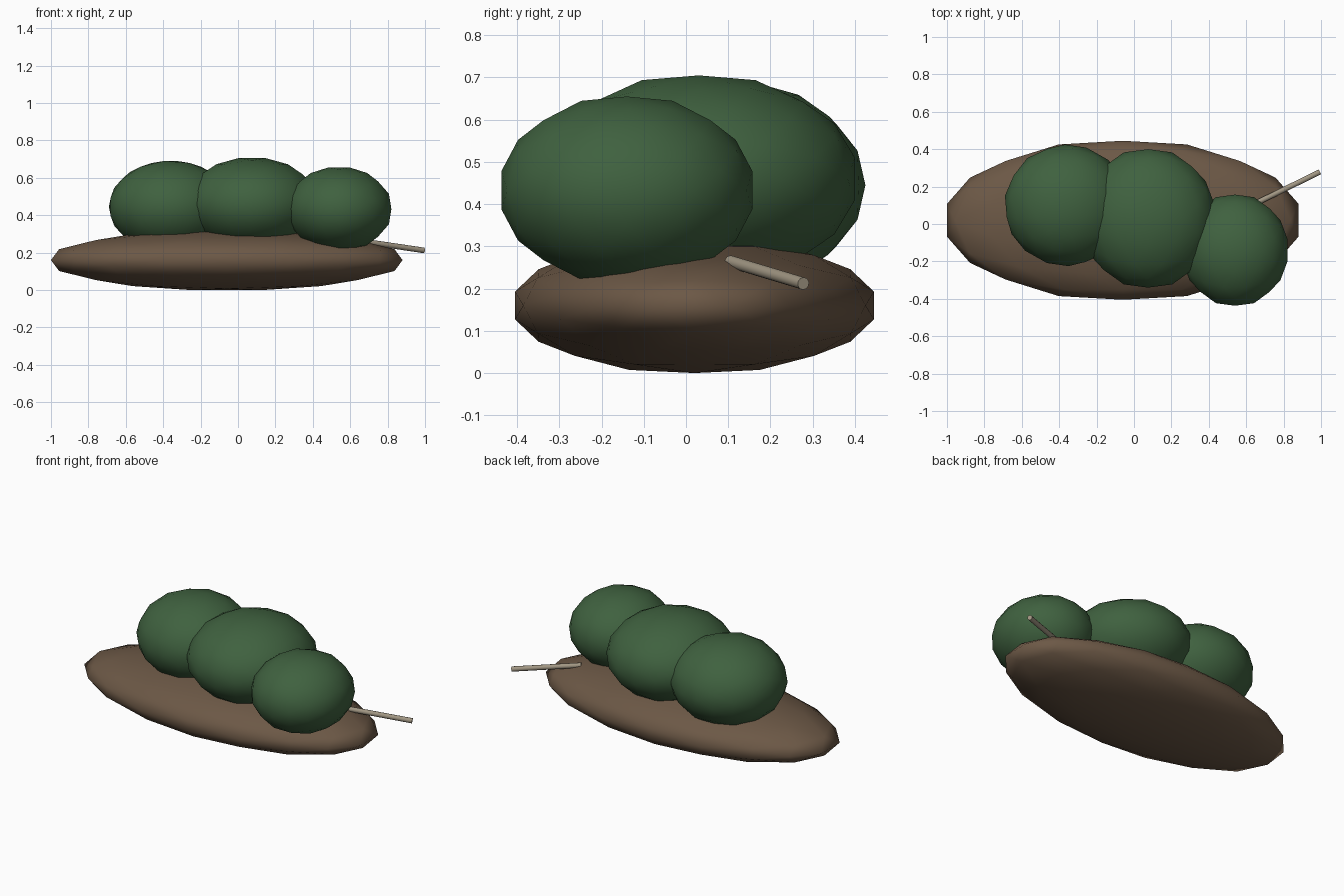
import bpy, bmesh, math
from mathutils import Vector, Matrix

cube = bpy.data.objects.get("Cube")
if cube:
    bpy.data.objects.remove(cube, do_unlink=True)


def material(name, color):
    mat = bpy.data.materials.new(name)
    mat.use_nodes = True
    rgba = (*color, 1)
    mat.diffuse_color = rgba
    bsdf = mat.node_tree.nodes["Principled BSDF"]
    bsdf.inputs["Base Color"].default_value = rgba
    bsdf.inputs["Roughness"].default_value = 0.9
    return mat


leaf_green = material("leaf green", (0.05, 0.12, 0.05))
soil_brown = material("soil brown", (0.15, 0.098, 0.061))
pale_wood = material("pale wood", (0.36, 0.31, 0.23))


def finish(name, bm, mat, angle):
    mesh = bpy.data.meshes.new(name)
    bm.to_mesh(mesh)
    bm.free()
    mesh.materials.append(mat)
    obj = bpy.data.objects.new(name, mesh)
    bpy.context.collection.objects.link(obj)
    bpy.ops.object.select_all(action='DESELECT')
    obj.select_set(True)
    bpy.context.view_layer.objects.active = obj
    bpy.ops.object.shade_smooth_by_angle(angle=math.radians(angle))
    return obj


def blob(name, center, radii, mat, yaw=0):
    """Low-poly ellipsoid: icosahedron with an edge on top, each edge cut in three."""
    bm = bmesh.new()
    bmesh.ops.create_icosphere(bm, subdivisions=1, radius=1)
    tilt = Matrix.Rotation(-math.atan(2) / 2, 3, 'Y')
    bmesh.ops.rotate(bm, verts=bm.verts, matrix=tilt)
    bmesh.ops.subdivide_edges(bm, edges=bm.edges[:], cuts=2, use_grid_fill=True)
    for v in bm.verts:
        v.co.normalize()
    bmesh.ops.rotate(bm, verts=bm.verts, matrix=Matrix.Rotation(math.radians(yaw), 3, 'Z'))
    # Stretch so that the outermost points reach the given radii
    reach = [max(v.co[i] for v in bm.verts) for i in range(3)]
    for v in bm.verts:
        v.co = Vector(center) + Vector([v.co[i] * radii[i] / reach[i] for i in range(3)])
    return finish(name, bm, mat, 180)


def stick(name, start, end, r_start, r_end, mat):
    start, end = Vector(start), Vector(end)
    axis = end - start
    bm = bmesh.new()
    bmesh.ops.create_cone(bm, cap_ends=True, segments=10, radius1=r_start,
                          radius2=r_end, depth=axis.length)
    turn = axis.to_track_quat('Z', 'Y').to_matrix().to_4x4()
    bm.transform(Matrix.Translation((start + end) / 2) @ turn)
    return finish(name, bm, mat, 50)


# Flat mound of earth
blob("mound", (-0.06, 0.02, 0.16), (0.94, 0.425, 0.16), soil_brown)

# Row of bushes
blob("right_bush", (-0.36, 0.10, 0.445), (0.33, 0.325, 0.245), leaf_green, yaw=60)
blob("middle_bush", (0.075, 0.03, 0.46), (0.355, 0.37, 0.245), leaf_green)
blob("left_bush", (0.54, -0.14, 0.433), (0.28, 0.297, 0.222), leaf_green)

# Twig poking out of the mound
stick("twig", (0.64, 0.105, 0.264), (0.993, 0.278, 0.212), 0.015, 0.015, pale_wood)
